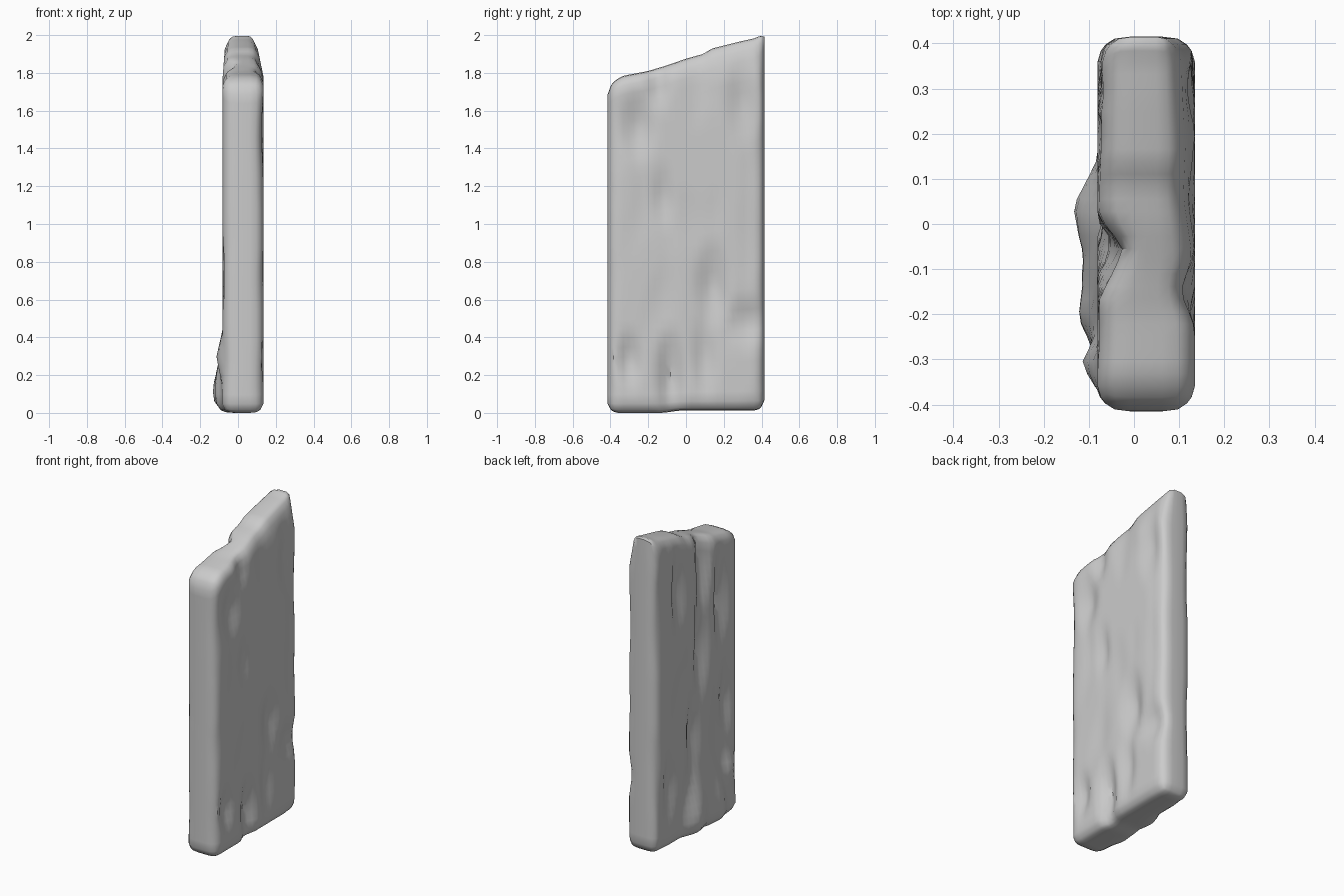
import bpy, bmesh, math
from mathutils import Vector, noise

if "Cube" in bpy.data.objects:
    bpy.data.objects.remove(bpy.data.objects["Cube"])

# Stone colour
stone = bpy.data.materials.new("grey stone")
stone.use_nodes = True
grey = (0.6, 0.6, 0.6, 1)
stone.diffuse_color = grey
stone.node_tree.nodes["Principled BSDF"].inputs["Base Color"].default_value = grey

# Sloping top edge as (y, z) points
TOP = [(-0.42, 1.73), (-0.39, 1.755), (-0.33, 1.785), (-0.2, 1.81), (-0.1, 1.84),
       (0, 1.875), (0.09, 1.9), (0.14, 1.93), (0.28, 1.965), (0.37, 1.985),
       (0.4, 2.016), (0.42, 2.06)]

# Chips and bulges: side, y, z, y radius, z radius, amount outward
DENTS = [
    (1, -0.25, 1.52, 0.1, 0.2, -0.04), (1, -0.12, 1.15, 0.07, 0.18, -0.025),
    (1, 0.14, 0.68, 0.1, 0.24, -0.04), (1, 0.33, 0.48, 0.12, 0.14, -0.04),
    (1, -0.08, 0.2, 0.09, 0.25, -0.05), (1, 0.1, 0.3, 0.08, 0.25, -0.03),
    (1, -0.3, 0.28, 0.08, 0.16, -0.04), (1, 0.3, 1.65, 0.1, 0.25, -0.03),
    (1, -0.15, 1.75, 0.08, 0.16, -0.03),
    (-1, -0.12, 0.12, 0.3, 0.3, 0.037), (-1, 0.04, 0.12, 0.11, 0.24, 0.042),
    (-1, -0.21, 0.12, 0.07, 0.24, 0.017), (-1, -0.31, 0.3, 0.07, 0.14, 0.034),
    (-1, -0.05, 1.78, 0.12, 0.4, -0.055), (-1, -0.03, 1.2, 0.1, 0.45, -0.045),
    (-1, 0.2, 1.6, 0.1, 0.3, -0.04), (-1, -0.22, 1.4, 0.1, 0.35, -0.045),
    (-1, 0.05, 0.65, 0.1, 0.3, -0.04), (-1, -0.28, 0.75, 0.1, 0.28, -0.035),
    (-1, 0.28, 0.4, 0.1, 0.25, -0.035),
]


def top_height(y):
    for (y0, z0), (y1, z1) in zip(TOP, TOP[1:]):
        if y <= y1:
            return z0 + (z1 - z0) * (y - y0) / (y1 - y0)
    return TOP[-1][1]


def rounded(p, half, radius):
    """Pull a point on a box onto the same box with rounded edges."""
    core = Vector([max(-h + radius, min(h - radius, c)) for c, h in zip(p, half)])
    return core + (p - core).normalized() * radius


def weather(p):
    """Slope the top, narrow the crown and add the chips."""
    side = 1 if p.x > 0 else -1
    flat = min(1, abs(p.x) / 0.08)
    z = p.z / 2 * top_height(p.y)
    x = p.x
    for s, cy, cz, ry, rz, amount in DENTS:
        # chips on the right face are steeper on their back edge
        skew = 0.55 if s < 0 and amount < 0 and p.y > cy else 1
        d = math.hypot((p.y - cy) / (ry * skew), (z - cz) / rz)
        if s == side and d < 1:
            x += s * amount * flat * (1 - d)
    # shallow uneven hollows, long in the upright direction
    rough = noise.noise(Vector((side * 3, p.y * 7, z * 2.5)))
    x -= side * flat * 0.018 * max(0, rough)
    # the crown leans in, mostly on the left
    crown = max(0, (z - 1.78) / 0.22)
    x *= 1 - (0.42 if side > 0 else 0.15) * crown
    # the underside is hollowed slightly towards the back
    lift = 0.012 * max(0, min(1, (p.y + 0.12) / 0.08)) * max(0, 1 - z / 0.2)
    return Vector((x + 0.027, p.y, z + lift))


# Upright slab built as a gridded box
half = Vector((0.108, 0.415, 1))
bm = bmesh.new()
bmesh.ops.create_cube(bm, size=2)
for axis, cuts in ((0, 5), (1, 29), (2, 35)):
    edges = [e for e in bm.edges
             if abs((e.verts[0].co - e.verts[1].co)[axis]) > 1.9]
    bmesh.ops.subdivide_edges(bm, edges=edges, cuts=cuts, use_grid_fill=True)
for v in bm.verts:
    p = Vector([c * h for c, h in zip(v.co, half)])
    p = rounded(p, half, 0.06) + Vector((0, 0, 1))
    v.co = weather(p)
bmesh.ops.recalc_face_normals(bm, faces=bm.faces)

mesh = bpy.data.meshes.new("stone_slab")
bm.to_mesh(mesh)
bm.free()
slab = bpy.data.objects.new("stone_slab", mesh)
bpy.context.collection.objects.link(slab)
mesh.materials.append(stone)
bpy.context.view_layer.objects.active = slab
slab.select_set(True)
bpy.ops.object.shade_smooth_by_angle(angle=math.radians(40))
